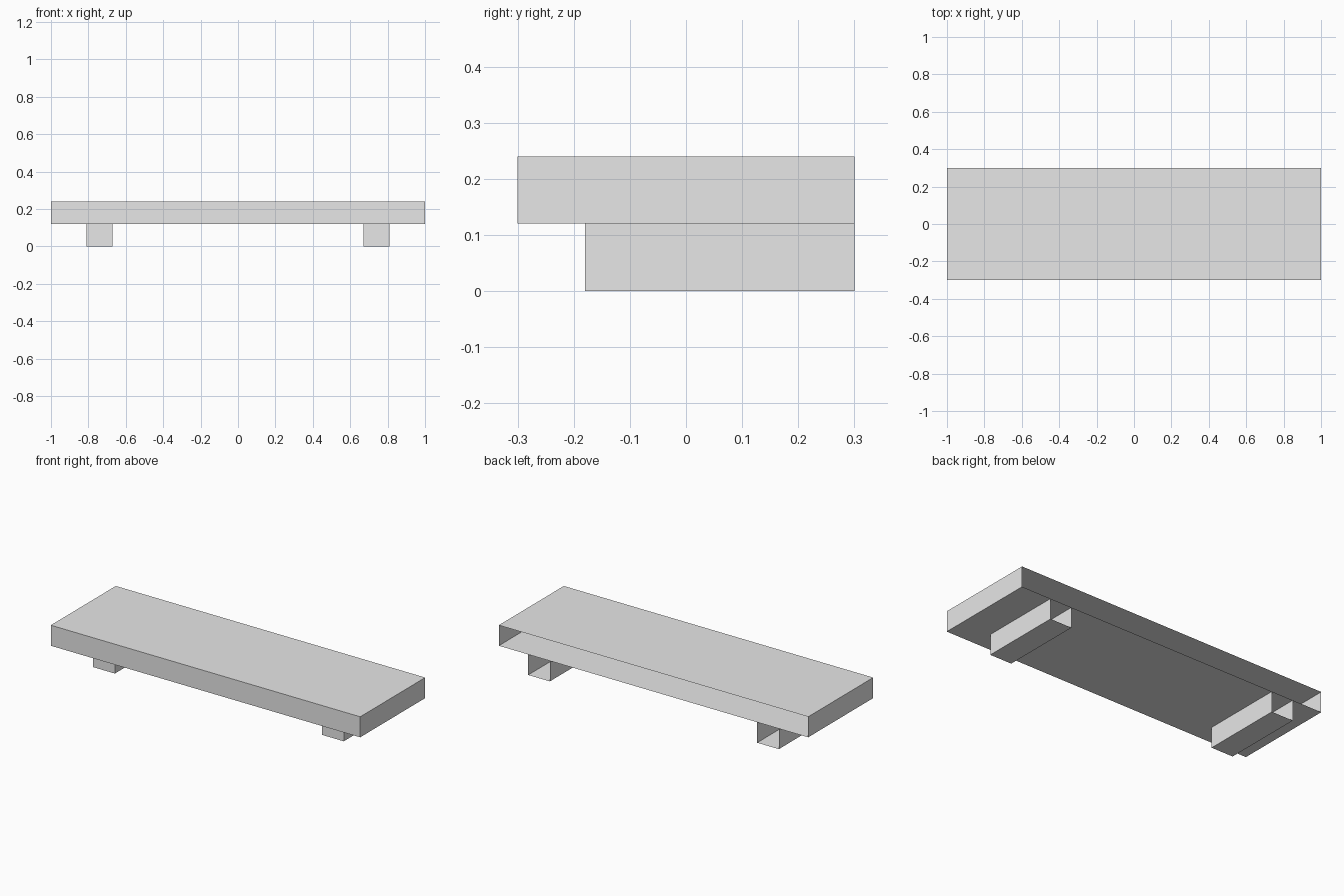
import bpy
import bmesh

cube = bpy.data.objects.get("Cube")
if cube:
    bpy.data.objects.remove(cube, do_unlink=True)

GREY = (0.8, 0.8, 0.8, 1.0)
grey = bpy.data.materials.new("plain grey")
grey.use_nodes = True
grey.diffuse_color = GREY
grey.node_tree.nodes["Principled BSDF"].inputs["Base Color"].default_value = GREY


def open_box(name, low, high, open_top=False):
    """Thin-walled box without its back wall, and optionally without its top."""
    bm = bmesh.new()
    bmesh.ops.create_cube(bm, size=1)
    for v in bm.verts:
        for i in range(3):
            v.co[i] = high[i] if v.co[i] > 0 else low[i]
    bm.normal_update()
    removed = [f for f in bm.faces
               if f.normal.y > 0.5 or (open_top and f.normal.z > 0.5)]
    bmesh.ops.delete(bm, geom=removed, context='FACES')
    mesh = bpy.data.meshes.new(name)
    bm.to_mesh(mesh)
    bm.free()
    mesh.materials.append(grey)
    obj = bpy.data.objects.new(name, mesh)
    bpy.context.collection.objects.link(obj)
    return obj


# Shelf board, hollow and open toward the wall
open_box("shelf_board", (-1, -0.3, 0.12), (1, 0.3, 0.24))

# Support brackets, closed above by the board
for side, x in (("right", -0.74), ("left", 0.74)):
    open_box(side + "_bracket", (x - 0.07, -0.18, 0), (x + 0.07, 0.3, 0.12),
             open_top=True)
